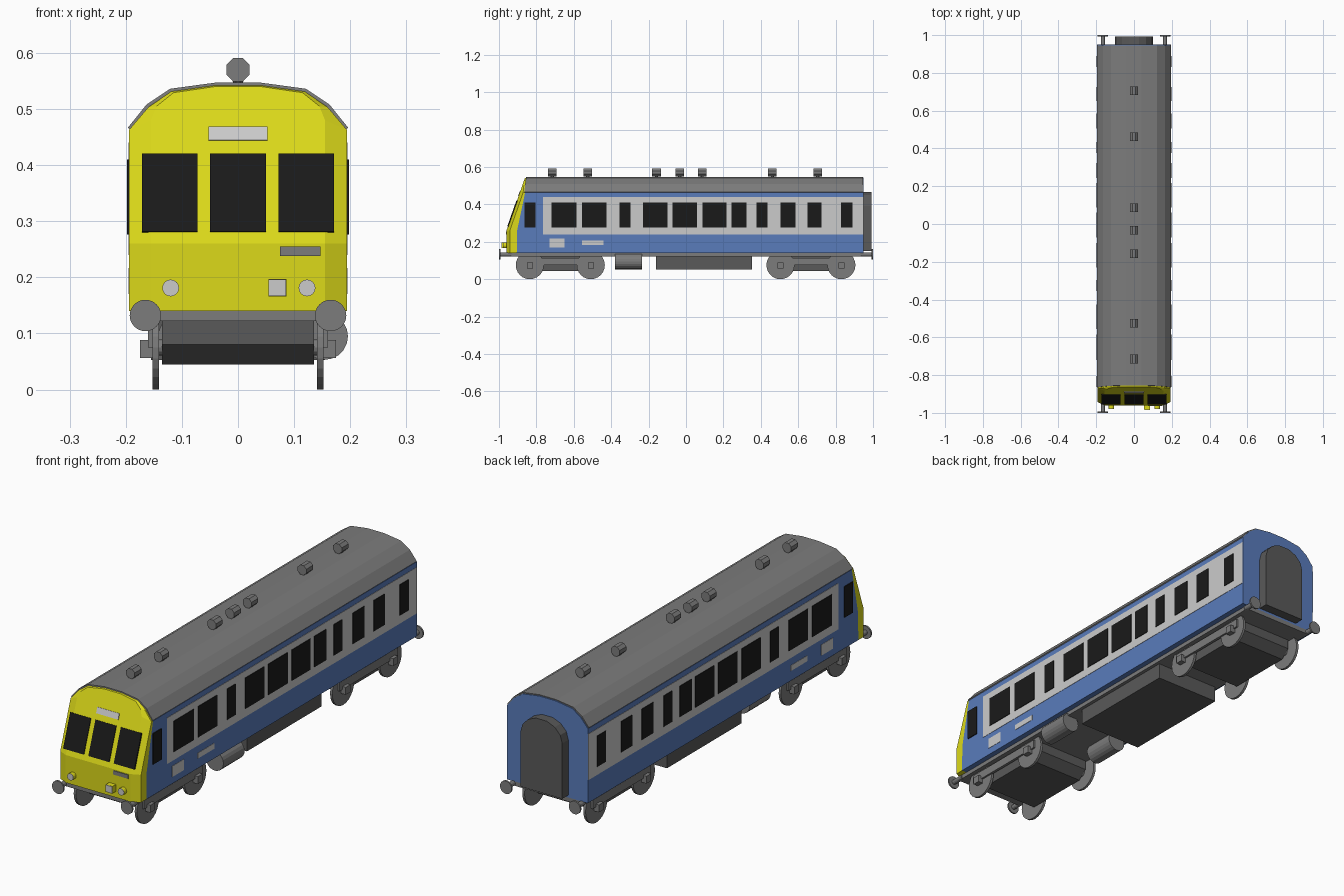
import bpy, bmesh, math
from mathutils import Matrix, Vector

if "Cube" in bpy.data.objects:
    bpy.data.objects.remove(bpy.data.objects["Cube"])

MATS = {}
COL = {"blue": (.10, .20, .50, 1), "yellow": (.72, .70, .01, 1), "white": (.75, .75, .75, 1),
       "black": (.01, .01, .01, 1), "grey": (.2, .2, .2, 1), "dark": (.1, .1, .1, 1)}


def finish(name, bm, color):
    bmesh.ops.recalc_face_normals(bm, faces=bm.faces)
    me = bpy.data.meshes.new(name)
    bm.to_mesh(me)
    bm.free()
    if color not in MATS:
        MATS[color] = bpy.data.materials.new(color)
        MATS[color].diffuse_color = COL[color]
    me.materials.append(MATS[color])
    ob = bpy.data.objects.new(name, me)
    bpy.context.collection.objects.link(ob)
    return ob


def box(name, x, y, z, color, tilt=0):
    """Box from (min, max) ranges, optionally tilted about x."""
    bm = bmesh.new()
    c = Vector([(r[0] + r[1]) / 2 for r in (x, y, z)])
    s = [r[1] - r[0] for r in (x, y, z)]
    m = Matrix.Translation(c) @ Matrix.Rotation(tilt, 4, 'X') @ Matrix.Diagonal((*s, 1))
    bmesh.ops.create_cube(bm, size=1, matrix=m)
    return finish(name, bm, color)


def cyl(name, c, r, length, axis, color, n=20, r2=None):
    bm = bmesh.new()
    rot = {'X': Matrix.Rotation(math.pi / 2, 4, 'Y'), 'Y': Matrix.Rotation(math.pi / 2, 4, 'X'),
           'Z': Matrix.Identity(4)}[axis]
    if n == 8:
        rot = rot @ Matrix.Rotation(math.pi / 8, 4, 'Z')
    bmesh.ops.create_cone(bm, cap_ends=True, segments=n, radius1=r, radius2=r if r2 is None else r2,
                          depth=length, matrix=Matrix.Translation(c) @ rot)
    return finish(name, bm, color)


def loft(name, rings, color, caps=True):
    bm = bmesh.new()
    vs = [[bm.verts.new(p) for p in ring] for ring in rings]
    n = len(vs[0])
    for a, b in zip(vs, vs[1:]):
        for i in range(n):
            j = (i + 1) % n
            bm.faces.new((a[i], a[j], b[j], b[i]))
    if caps:
        bm.faces.new(vs[0])
        bm.faces.new(vs[-1])
    return bm


def full(half):
    """Mirror a right-hand half profile into a closed loop."""
    return half + [(-x, z) for x, z in reversed(half)]


def front_y(z):
    return -.96 + max(0, z - .26) * .1 / .285


def seam_y(z):
    return -.905 + max(0, z - .25) * .21


def frange(sign, a, b):
    return tuple(sorted((sign * a, sign * b)))


# main body shell
OUT = [(.194, .14), (.194, .26), (.194, .463), (.16, .503), (.119, .531), (.04, .543)]
prof = full(OUT)
finish("body", loft("body", [[(x, seam_y(z), z) for x, z in prof],
                             [(x, .95, z) for x, z in prof]], "blue"), "blue")

# roof
roof = full([(.193, .463), (.196, .467), (.163, .508), (.121, .536), (.04, .547)])
finish("roof", loft("roof", [[(x, -.865 + (z - .465) * .12, z) for x, z in roof],
                             [(x, .946, z) for x, z in roof]], "grey"), "grey")

# sloping cab front with chamfered edges
inner = full([(.155, .14), (.155, .26), (.155, .48), (.145, .505), (.115, .529), (.04, .54)])
rings = [[(x, seam_y(z), z) for x, z in prof],
         [(x, front_y(z) + (.018 if z < .48 else .008), z) for x, z in prof],
         [(x, front_y(z), z) for x, z in inner]]
bm = loft("cab", rings, "yellow", caps=False)
bm.verts.ensure_lookup_table()
f = bm.verts[24:36]
bm.faces.new((f[0], f[1], f[10], f[11]))
bm.faces.new(f[1:11])
finish("cab_front", bm, "yellow")

# cab windows and sign
TILT = -math.atan(.1 / .285)


def slope_panel(name, x, z, color):
    y, zc, h = front_y(sum(z) / 2), sum(z) / 2, (z[1] - z[0]) / 2 / math.cos(TILT)
    box(name, x, (y - .003, y + .003), (zc - h, zc + h), color, TILT)


for x in ((-.171, -.072), (-.05, .05), (.072, .171)):
    slope_panel("cab_window", x, (.281, .42), "black")
slope_panel("cab_sign", (-.053, .053), (.444, .468), "white")
box("cab_plate", (.075, .147), (-.963, -.955), (.238, .255), "grey")

# headlights
for x in (-.12, .123):
    cyl("headlight", (x, -.967, .181), .015, .02, 'Y', "yellow", 16)
    cyl("headlight_lens", (x, -.978, .181), .0148, .003, 'Y', "white", 16)
box("square_lamp", (.054, .086), (-.983, -.955), (.166, .197), "yellow")
box("square_lamp_lens", (.0545, .0855), (-.986, -.983), (.1665, .1965), "white")

# side livery, windows and labels
WINDOWS = [(-.863, -.805), (-.72, -.585), (-.555, -.425), (-.355, -.297), (-.23, -.1),
           (-.072, .06), (.088, .216), (.243, .323), (.377, .435), (.505, .585),
           (.65, .725), (.83, .89)]
for s in (-1, 1):
    box("side_band", frange(s, .19, .1955), (-.765, .949), (.24, .44), "white")
    for y in WINDOWS:
        box("side_window", frange(s, .19, .198), y, (.276, .41), "black")
    box("side_label", frange(s, .19, .1955), (-.73, -.65), (.17, .217), "white")
    box("side_strip", frange(s, .19, .1955), (-.555, -.44), (.183, .207), "white")

# rear gangway with arched top
arch = [(.1, .15), (.1, .39)] + [(.1 * math.cos(a), .39 + .08 * math.sin(a))
                                 for a in (math.radians(d) for d in (25, 50, 75))]
arch = full(arch)
finish("gangway", loft("gangway", [[(x, y, z) for x, z in arch] for y in (.945, .992)],
                       "dark"), "dark")

# roof vents
for y in (-.715, -.525, -.158, -.033, .086, .462, .705):
    cyl("vent_neck", (0, y, .557), .008, .024, 'Z', "grey", 8, .022)
    cyl("vent_head", (0, y, .57), .0225, .046, 'Y', "grey", 8)

# underframe
box("floor_frame", (-.17, .17), (-.955, .95), (.122, .142), "grey")
box("equipment_box", (-.155, .155), (-.16, .352), (.053, .135), "dark")
cyl("air_tank_right", (.154, -.307, .095), .042, .145, 'Y', "grey")
cyl("air_tank_left", (-.1, -.307, .095), .042, .145, 'Y', "grey")

# buffers at both ends
for e in (-1, 1):
    for s in (-1, 1):
        x = s * .165
        cyl("buffer_stem", (x, e * .965, .132), .011, .06, 'Y', "grey", 12)
        cyl("buffer_head", (x, e * .9965, .132), .028, .007, 'Y', "grey", 24)

# bogies
for yc in (-.672, .668):
    hexa = full([(.19, .122), (.19, .08), (.15, .045)])
    finish("bogie_block", loft("b", [[(x, yc + u, z) for u, z in hexa] for x in (-.135, .135)],
                               "dark"), "dark")
    for s in (-1, 1):
        box("bogie_side", frange(s, .148, .16), (yc - .2, yc + .2), (.075, .112), "grey")
    for d in (-.163, .163):
        cyl("axle", (0, yc + d, .075), .014, .3, 'X', "grey", 12)
        for s in (-1, 1):
            cyl("wheel", (s * .1465, yc + d, .075), .075, .011, 'X', "grey", 24)
            box("axle_box", frange(s, .15, .175), (yc + d - .016, yc + d + .016),
                (.056, .088), "grey")

for m in bpy.data.materials:
    if m.users and not m.is_grease_pencil:
        m.use_nodes = True
        m.node_tree.nodes["Principled BSDF"].inputs["Base Color"].default_value = m.diffuse_color
